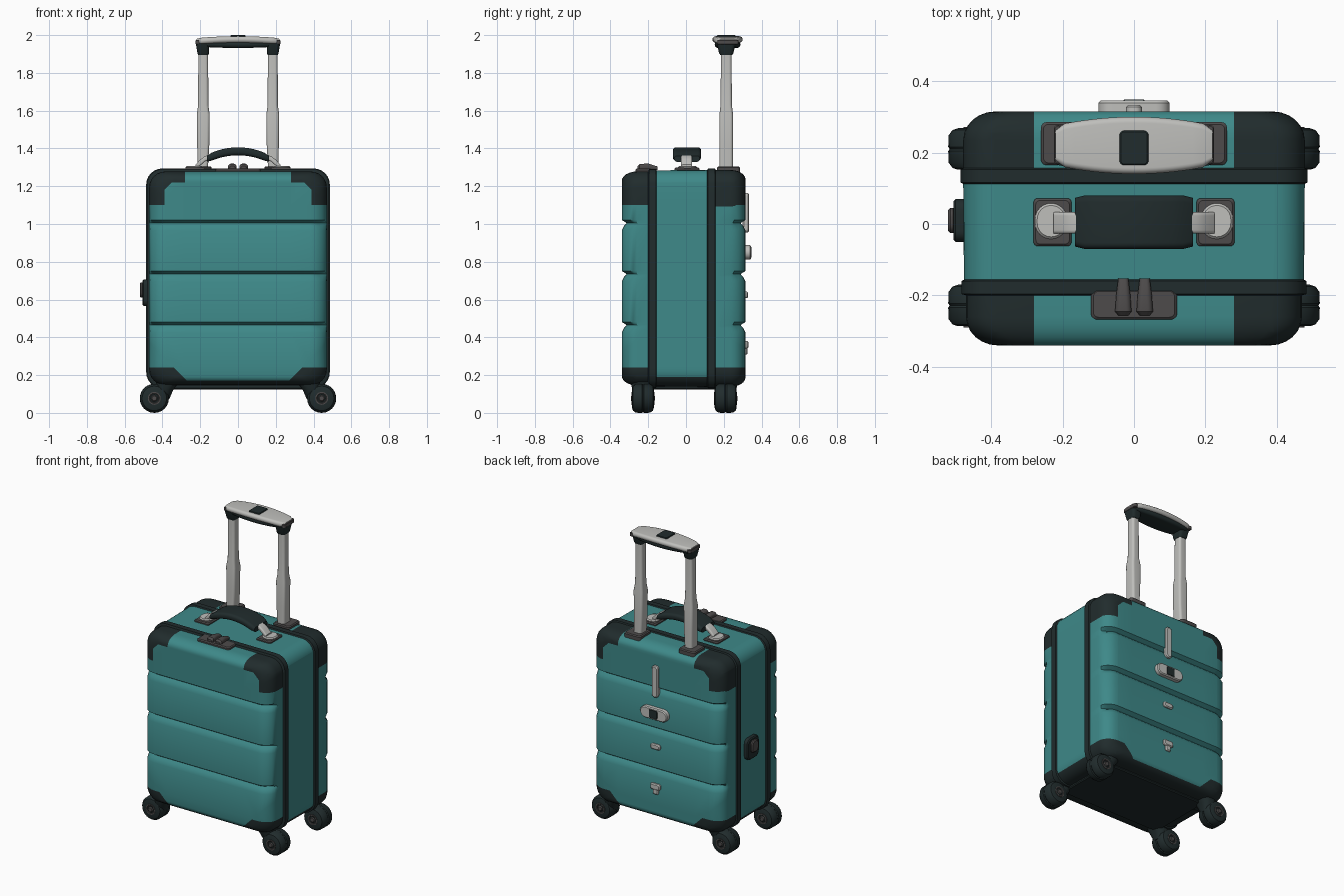
import bpy, bmesh
from math import sin, cos, pi
from mathutils import Vector

old = bpy.data.objects.get("Cube")
if old:
    bpy.data.objects.remove(old)


def material(name, rgb, rough=0.6):
    m = bpy.data.materials.new(name)
    m.use_nodes = True
    m.diffuse_color = (*rgb, 1)
    node = m.node_tree.nodes["Principled BSDF"]
    node.inputs["Base Color"].default_value = (*rgb, 1)
    node.inputs["Roughness"].default_value = rough
    return m


TEAL = material("teal shell", (0.048, 0.25, 0.25))
BLACK = material("black rubber", (0.015, 0.025, 0.026))
SILVER = material("light grey metal", (0.52, 0.52, 0.50))
GREY = material("dark grey plastic", (0.075, 0.07, 0.07))


def rounded(hu, hv, r, n=6):
    """Points of a rounded rectangle."""
    r = min(r, hu, hv)
    pts = []
    for k, (su, sv) in enumerate([(1, 1), (-1, 1), (-1, -1), (1, -1)]):
        for i in range(n + 1):
            a = (k + i / n) * pi / 2
            pts.append((su * (hu - r) + r * cos(a), sv * (hv - r) + r * sin(a)))
    return pts


def loft_mesh(axis, sections):
    """Skin rounded sections (position, cu, cv, hu, hv, radius) along an axis."""
    bm = bmesh.new()
    rings = []
    for s, cu, cv, hu, hv, r in sections:
        ring = []
        for u, v in rounded(hu, hv, r):
            u, v = u + cu, v + cv
            ring.append(bm.verts.new({"x": (s, u, v), "y": (u, s, v), "z": (u, v, s)}[axis]))
        rings.append(ring)
    for a, b in zip(rings, rings[1:]):
        for i in range(len(a)):
            j = (i + 1) % len(a)
            bm.faces.new((a[i], a[j], b[j], b[i]))
    bm.faces.new(rings[0])
    bm.faces.new(rings[-1])
    bmesh.ops.remove_doubles(bm, verts=bm.verts, dist=1e-5)
    bmesh.ops.recalc_face_normals(bm, faces=bm.faces)
    return bm


def finish(bm, name, *mats):
    me = bpy.data.meshes.new(name)
    bm.to_mesh(me)
    bm.free()
    for m in mats:
        me.materials.append(m)
    ob = bpy.data.objects.new(name, me)
    bpy.context.collection.objects.link(ob)
    bpy.ops.object.select_all(action="DESELECT")
    ob.select_set(True)
    bpy.context.view_layer.objects.active = ob
    bpy.ops.object.shade_smooth_by_angle(angle=0.6)
    return ob


def loft(name, mat, axis, sections):
    return finish(loft_mesh(axis, sections), name, mat)


def pad(name, mat, axis, lo, hi, cu, cv, hu, hv, r, edge=0.006):
    """Rounded plate with softened rims."""
    return loft(name, mat, axis, [
        (lo, cu, cv, hu - edge, hv - edge, r), (lo + edge, cu, cv, hu, hv, r),
        (hi - edge, cu, cv, hu, hv, r), (hi, cu, cv, hu - edge, hv - edge, r)])


# Case: front shell, two bands, middle panel and back shell in one skin
MID_Z, HALF_Z, FRONT, BACK = 0.712, 0.573, -0.34, 0.315


def case_ring(y, hx, f=0.0):
    return (y, 0, MID_Z, hx - 0.09 * f, HALF_Z + hx - 0.477 - 0.05 * f, 0.085)


angles = [i / 6 * pi / 2 for i in range(7)]
rings = [case_ring(FRONT + 0.08 * (1 - cos(a)), 0.47, 1 - sin(a)) for a in angles]
rings += [case_ring(y, h) for y, h in [
    (-0.2, 0.47), (-0.196, 0.483), (-0.16, 0.483), (-0.156, 0.476),
    (0.112, 0.478), (0.116, 0.486), (0.153, 0.486), (0.157, 0.478)]]
rings += [case_ring(BACK - 0.08 * (1 - cos(a)), 0.478, 1 - sin(a)) for a in reversed(angles)]
bm = loft_mesh("y", rings)


def cut(co, no):
    bmesh.ops.bisect_plane(bm, geom=bm.verts[:] + bm.edges[:] + bm.faces[:],
                           dist=1e-5, plane_co=co, plane_no=no)


GROOVES = (1.005, 0.735, 0.465)
for g in GROOVES:
    for dz in (0.016, 0, -0.015, -0.04):
        cut((0, 0, g + dz), (0, 0, 1))
for z in (1.22, 1.1, 0.24, 0.19):
    cut((0, 0, z), (0, 0, 1))
for s in (-1, 1):
    for x in (0.28, 0.39):
        cut((s * x, 0, 0), (1, 0, 0))
    cut((s * 0.35, 0, 1.22), (s, 0, 1))
    cut((s * 0.34, 0, 0.24), (s, 0, -1))

# Press the horizontal grooves into front and back
for v in bm.verts:
    for g in GROOVES:
        for dz, depth in ((0, 0.026), (-0.015, 0.012)):
            if abs(v.co.z - g - dz) < 1e-4:
                w = min(1, max(0, (-0.26 - v.co.y) / 0.05, (v.co.y - 0.24) / 0.05))
                side = max(0, abs(v.co.x) - 0.37) / 0.1
                v.co.y -= depth * w * (1 if v.co.y > 0 else -1)
                v.co.x -= depth * w * min(1, side) * (1 if v.co.x > 0 else -1)

# Black bands, underside and corner guards
for f in bm.faces:
    c = f.calc_center_median()
    x, shell = abs(c.x), c.y < -0.156 or c.y > 0.112
    band = -0.2 < c.y < -0.156 or 0.112 < c.y < 0.157
    top = (x > 0.28 and c.z > 1.22) or (x > 0.39 and c.z > 1.1) or x + c.z > 1.57
    low = c.z < 0.24 and x - c.z > 0.1
    under = f.normal.z < -0.75 or (not shell and c.z < 0.19)
    f.material_index = int(band or under or (shell and (top or low)))
finish(bm, "case", TEAL, BLACK)
pad("base_plate", BLACK, "z", 0.125, 0.16, 0, -0.01, 0.37, 0.22, 0.05)

# Four wheels with housings and hubs
for sx in (-1, 1):
    for y, tag in ((-0.228, "front"), (0.21, "back")):
        name = tag + ("_left" if sx > 0 else "_right")
        cx = sx * 0.443
        loft(name + "_wheel_housing", BLACK, "z", [
            (0.07, sx * 0.4, y, 0.035, 0.035, 0.03), (0.12, sx * 0.39, y, 0.046, 0.055, 0.04),
            (0.16, sx * 0.375, y, 0.06, 0.065, 0.05), (0.21, sx * 0.365, y, 0.08, 0.07, 0.05)])
        tyre = [(-0.058, 0.05), (-0.053, 0.065), (-0.038, 0.076), (-0.006, 0.077), (0, 0.073),
                (0.006, 0.077), (0.038, 0.076), (0.053, 0.065), (0.058, 0.05)]
        loft(name + "_wheel", BLACK, "y", [(y + d, cx, 0.077, r, r, r) for d, r in tyre])
        for s in (-1, 1):
            loft(name + "_hub", GREY, "y", [
                (y + s * d, cx, 0.077, r, r, r)
                for d, r in ((0.05, 0.034), (0.061, 0.034), (0.061, 0.027), (0.055, 0.02),
                             (0.063, 0.012))])

# Telescopic handle
HY = 0.213
for s in (-1, 1):
    x = s * 0.184
    pad("handle_clamp", GREY, "z", 1.26, 1.305, s * 0.2, 0.225, 0.06, 0.06, 0.015)
    loft("handle_tube", SILVER, "z", [
        (1.28, s * 0.187, HY, 0.027, 0.036, 0.015), (1.42, x, HY, 0.032, 0.036, 0.015),
        (1.58, x, HY, 0.034, 0.036, 0.015), (1.63, x, HY, 0.027, 0.03, 0.015),
        (1.92, x, HY, 0.026, 0.028, 0.015)])
    loft("handle_socket", BLACK, "z", [
        (1.895, x, HY, 0.027, 0.032, 0.015), (1.905, x, HY, 0.031, 0.038, 0.018),
        (1.955, s * 0.188, HY, 0.035, 0.05, 0.02)])
    pad("socket_end", GREY, "z", 1.95, 1.975, s * 0.212, 0.222, 0.012, 0.055, 0.01, 0.003)


def grip_sections(z_mid, z_end, hz, shrink):
    out = []
    for i in range(-8, 9):
        t = i / 8
        end = 0.012 if abs(i) == 8 else 0
        out.append((0.22 * t, 0.22, z_mid + (z_end - z_mid) * t * t,
                    0.08 - 0.024 * t * t - shrink - end, hz - end / 3, hz))
    return out


loft("grip_cover", SILVER, "x", grip_sections(1.977, 1.967, 0.017, 0))
loft("grip_underside", BLACK, "x", grip_sections(1.95, 1.958, 0.018, 0.012))
pad("grip_button", BLACK, "z", 1.985, 2.0, 0, 0.213, 0.04, 0.048, 0.01, 0.003)

# Carry handle on the top
loft("carry_grip", BLACK, "x", [
    (0.165 * t / 6, 0.005, 1.385 - 0.04 * (t / 6) ** 2,
     0.075 if abs(t) < 6 else 0.068, 0.021 if abs(t) < 6 else 0.016, 0.018)
    for t in range(-6, 7)])
for s in (-1, 1):
    pad("carry_mount", GREY, "z", 1.27, 1.298, s * 0.228, 0.005, 0.053, 0.067, 0.012)
    pad("carry_pivot", SILVER, "z", 1.29, 1.307, s * 0.232, 0.008, 0.045, 0.05, 0.045)
    loft("carry_arm", SILVER, "x", [
        (s * 0.14, 0.003, 1.355, 0.03, 0.014, 0.01), (s * 0.175, 0.003, 1.345, 0.03, 0.014, 0.01),
        (s * 0.2, 0.003, 1.325, 0.03, 0.016, 0.01), (s * 0.225, 0.003, 1.3, 0.03, 0.014, 0.01)])

# Zip lock at the front of the top
pad("zip_plate", GREY, "z", 1.255, 1.293, 0, -0.225, 0.12, 0.042, 0.015)
for s in (-1, 1):
    loft("zip_pull", GREY, "y", [
        (-0.256, s * 0.03, 1.295, 0.014, 0.012, 0.01), (-0.245, s * 0.03, 1.3, 0.023, 0.018, 0.015),
        (-0.2, s * 0.03, 1.302, 0.02, 0.018, 0.015), (-0.152, s * 0.03, 1.295, 0.014, 0.01, 0.01)])

# Latch on the right side
pad("side_latch_plate", BLACK, "x", -0.505, -0.465, 0.01, 0.635, 0.06, 0.07, 0.03)
pad("side_latch_knob", GREY, "x", -0.52, -0.5, 0.01, 0.65, 0.035, 0.04, 0.025)

# Fittings down the back
pad("back_strip", SILVER, "y", 0.3, 0.333, 0, 1.06, 0.022, 0.105, 0.018)
pad("back_tag", SILVER, "y", 0.3, 0.345, 0, 0.85, 0.1, 0.038, 0.038)
pad("back_tag_window", BLACK, "y", 0.34, 0.348, 0, 0.85, 0.03, 0.028, 0.008, 0.002)
pad("back_stud", SILVER, "y", 0.3, 0.328, 0, 0.625, 0.035, 0.018, 0.012)
pad("back_lower_fitting", SILVER, "y", 0.3, 0.33, 0, 0.36, 0.036, 0.02, 0.012)
pad("back_lower_tab", SILVER, "y", 0.3, 0.326, 0, 0.328, 0.02, 0.02, 0.01)
